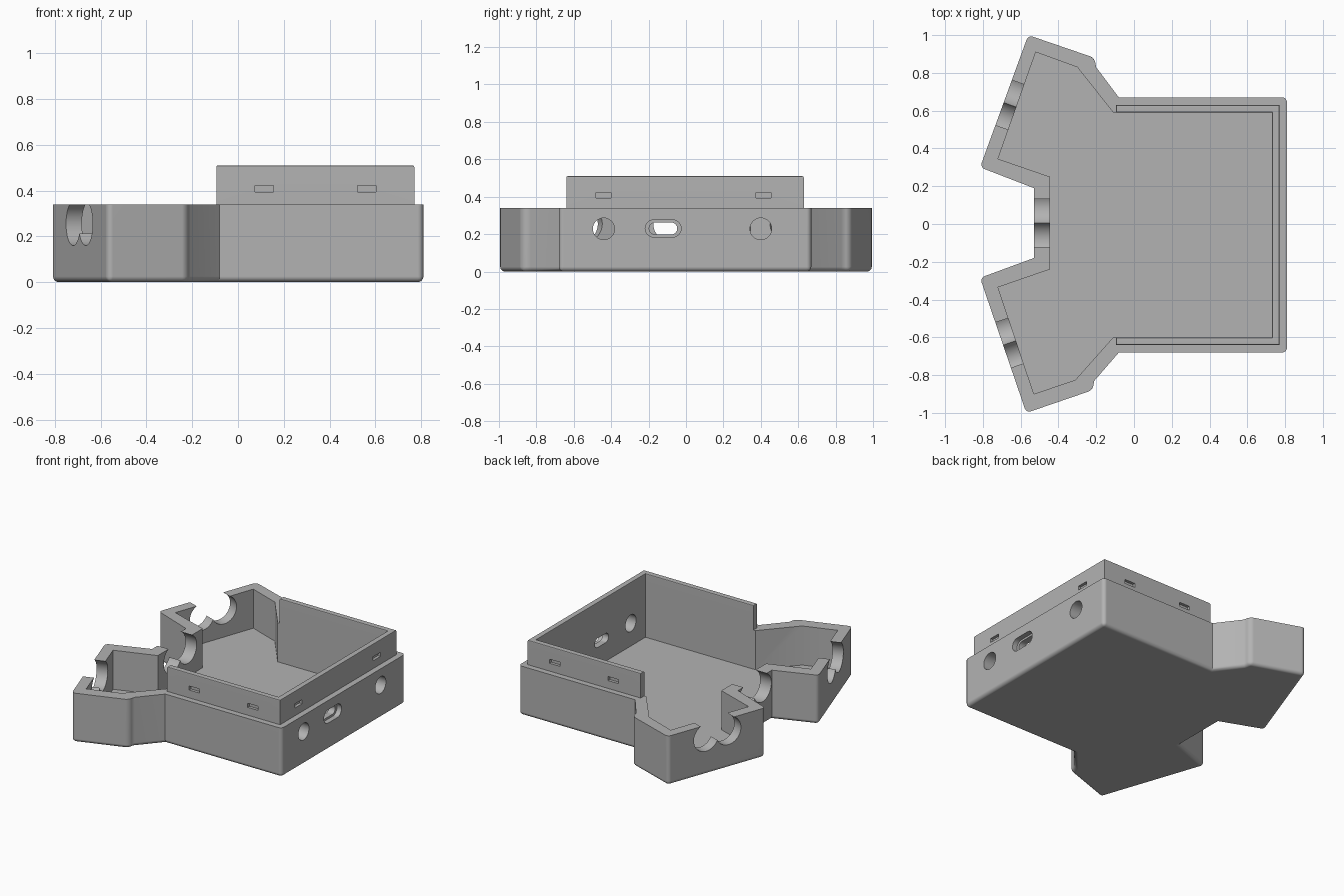
import bpy, bmesh
from math import pi, sin, cos, radians
from mathutils import Matrix, Vector

if "Cube" in bpy.data.objects:
    bpy.data.objects.remove(bpy.data.objects["Cube"], do_unlink=True)

grey = bpy.data.materials.new("plain grey")
grey.use_nodes = True
grey.diffuse_color = (0.45, 0.45, 0.45, 1)
grey.node_tree.nodes["Principled BSDF"].inputs["Base Color"].default_value = grey.diffuse_color

RIM, TOP, FLOOR = 0.34, 0.51, 0.07
# Local (across, up, through) axes mapped onto (y, z, x)
WALL_AXES = Matrix(((0, 0, 1, 0), (1, 0, 0, 0), (0, 1, 0, 0), (0, 0, 0, 1)))


def prism(name, points, low, high, matrix=Matrix(), radius=0, rounded=None, segments=4):
    """Extrude an outline from low to high, optionally rounding chosen edges."""
    bm = bmesh.new()
    face = bm.faces.new([bm.verts.new((u, v, low)) for u, v in points])
    out = bmesh.ops.extrude_face_region(bm, geom=[face])
    moved = [g for g in out["geom"] if isinstance(g, bmesh.types.BMVert)]
    bmesh.ops.translate(bm, verts=moved, vec=(0, 0, high - low))
    bmesh.ops.recalc_face_normals(bm, faces=bm.faces)
    if rounded:
        edges = [e for e in bm.edges if rounded(e)]
        bmesh.ops.bevel(bm, geom=edges, offset=radius, segments=segments,
                        profile=0.5, affect="EDGES", clamp_overlap=True)
    bm.transform(matrix)
    mesh = bpy.data.meshes.new(name)
    bm.to_mesh(mesh)
    bm.free()
    mesh.materials.append(grey)
    obj = bpy.data.objects.new(name, mesh)
    bpy.context.collection.objects.link(obj)
    return obj


def activate(obj):
    bpy.ops.object.select_all(action="DESELECT")
    obj.select_set(True)
    bpy.context.view_layer.objects.active = obj


def subtract(target, cutter):
    cutter.hide_render = True
    mod = target.modifiers.new("cut", "BOOLEAN")
    mod.operation, mod.solver, mod.object = "DIFFERENCE", "EXACT", cutter
    activate(target)
    bpy.ops.object.modifier_apply(modifier=mod.name)
    bpy.data.objects.remove(cutter, do_unlink=True)


def wall_cut(target, points, centre, turn, depth):
    """Cut an upright outline through a wall whose normal is x turned about z."""
    frame = Matrix.Translation(Vector(centre)) @ Matrix.Rotation(turn, 4, "Z") @ WALL_AXES
    subtract(target, prism("cutter", points, -depth / 2, depth / 2, frame))


def stadium(half, r, n=16):
    """Round-ended slot outline; half = 0 gives a circle."""
    pts = []
    for side in (1, -1):
        count = n + 1 if half else n
        for i in range(count):
            a = -pi / 2 + pi * i / n
            pts.append((side * (half + r * cos(a)), side * r * sin(a)))
    return pts


def rectangle(w, low, high):
    return [(-w, low), (w, low), (w, high), (-w, high)]


# Tray: outer shell with rounded corners and bottom edge
outer = [(0.81, 0.67), (-0.08, 0.67), (-0.2, 0.83), (-0.21, 0.88), (-0.56, 1.0),
         (-0.815, 0.3), (-0.53, 0.19), (-0.53, -0.18), (-0.815, -0.285),
         (-0.57, -1.0), (-0.22, -0.88), (-0.21, -0.83), (-0.08, -0.68), (0.81, -0.68)]


def shell_edge(e):
    a, b = (v.co for v in e.verts)
    bottom = max(a.z, b.z) < 0.01
    upright = abs(a.z - b.z) > 0.1 and e.calc_face_angle_signed() > 0.3
    return bottom or upright


tray = prism("tray", outer, 0, RIM, radius=0.025, rounded=shell_edge)

# Hollow interior
inner = [(0.73, 0.59), (-0.11, 0.59), (-0.3, 0.83), (-0.52, 0.91), (-0.72, 0.345),
         (-0.445, 0.25), (-0.445, -0.24), (-0.72, -0.335), (-0.53, -0.9),
         (-0.31, -0.825), (-0.11, -0.6), (0.73, -0.6)]
subtract(tray, prism("cutter", inner, FLOOR, 1))

# Twin-circle cradles, open at the rim, in the three rear walls
for x, y, turn in ((-0.66, 0.632, -0.343), (-0.49, 0.005, 0), (-0.66, -0.63, 0.333)):
    frame = Matrix.Translation((x, y, 0.255)) @ Matrix.Rotation(turn, 4, "Z")
    for side in (-1, 1):
        centre = frame @ Vector((0, side * 0.085, 0))
        wall_cut(tray, stadium(0, 0.095), centre, turn, 0.24)
    wall_cut(tray, rectangle(0.085, 0, 0.2), (x, y, 0.255), turn, 0.24)

# Port wall: two round holes and a recessed slot
for y in (-0.44, 0.4):
    wall_cut(tray, stadium(0, 0.058), (0.77, y, 0.228), 0, 0.3)
wall_cut(tray, stadium(0.043, 0.032), (0.77, -0.122, 0.23), 0, 0.3)
wall_cut(tray, stadium(0.05, 0.046), (0.81, -0.122, 0.23), 0, 0.07)

# Raised lip around three sides
lip_outline = [(-0.095, 0.63), (0.77, 0.63), (0.77, -0.64), (-0.095, -0.64),
               (-0.095, -0.6), (0.73, -0.6), (0.73, 0.59), (-0.095, 0.59)]


def lip_edge(e):
    return min(v.co.z for v in e.verts) > TOP - 0.01


lip = prism("raised_lip", lip_outline, RIM, TOP, radius=0.008, rounded=lip_edge, segments=2)

# Shallow latch pockets on the lip
pocket = rectangle(0.04, -0.014, 0.014)
for y in (-0.44, 0.415):
    wall_cut(lip, pocket, (0.77, y, 0.408), 0, 0.04)
for x in (0.115, 0.562):
    for y in (0.63, -0.64):
        wall_cut(lip, pocket, (x, y, 0.408), radians(90), 0.04)

# Smooth rounded edges, flat walls
for obj in (tray, lip):
    activate(obj)
    bpy.ops.object.shade_smooth_by_angle(angle=radians(30))
    weighted = obj.modifiers.new("flat walls", "WEIGHTED_NORMAL")
    weighted.keep_sharp = True
